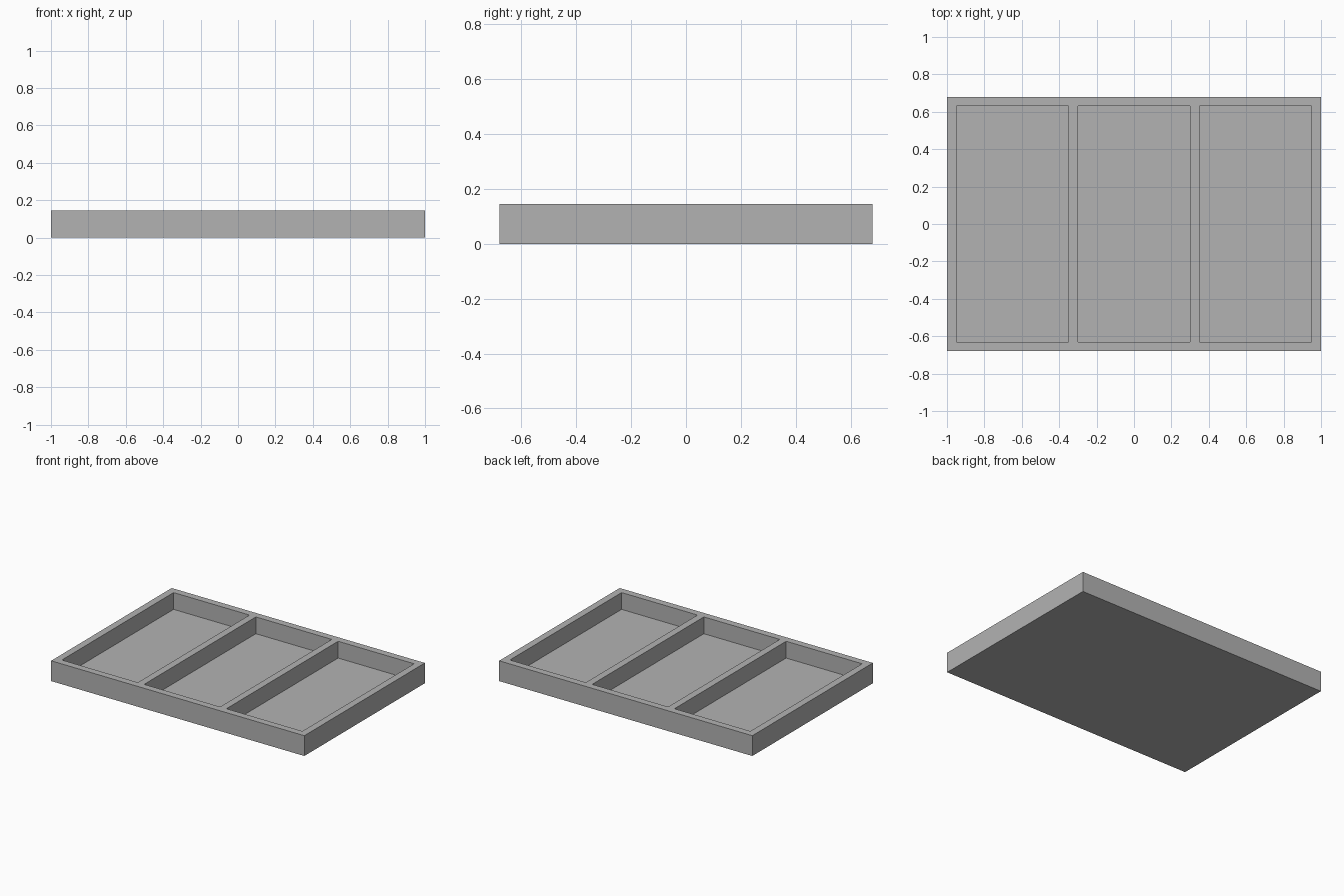
import bpy
import bmesh

cube = bpy.data.objects.get("Cube")
if cube:
    bpy.data.objects.remove(cube, do_unlink=True)

HALF_X, HALF_Y, HEIGHT = 1.0, 0.68, 0.145
WALL, FLOOR, COLUMNS = 0.05, 0.025, 3

grey = bpy.data.materials.new("tray_grey")
grey.use_nodes = True
colour = (0.45, 0.45, 0.45, 1)
grey.diffuse_color = colour
grey.node_tree.nodes["Principled BSDF"].inputs["Base Color"].default_value = colour

# Grid lines along x: wall, pocket, wall, pocket ... wall
pocket = (2 * HALF_X - WALL * (COLUMNS + 1)) / COLUMNS
xs = [-HALF_X]
for i in range(COLUMNS):
    xs += [xs[-1] + WALL, xs[-1] + WALL + pocket]
xs.append(HALF_X)
ys = [-HALF_Y, -HALF_Y + WALL, HALF_Y - WALL, HALF_Y]

# Rim grid at the top of the tray
bm = bmesh.new()
grid = [[bm.verts.new((x, y, HEIGHT)) for y in ys] for x in xs]
pockets = []
for i in range(len(xs) - 1):
    for j in range(len(ys) - 1):
        face = bm.faces.new((grid[i][j], grid[i + 1][j],
                             grid[i + 1][j + 1], grid[i][j + 1]))
        if i % 2 == 1 and j == 1:
            pockets.append(face)

# Outer walls dropped from the rim, closed by a flat underside
rim_edges = [e for e in bm.edges if e.is_boundary]
skirt = bmesh.ops.extrude_edge_only(bm, edges=rim_edges)["geom"]
for v in skirt:
    if isinstance(v, bmesh.types.BMVert):
        v.co.z = 0
bottom = [e for e in skirt if isinstance(e, bmesh.types.BMEdge) and e.is_boundary]
bmesh.ops.contextual_create(bm, geom=bottom)

# Three compartments sunk to the floor
for face in bmesh.ops.extrude_discrete_faces(bm, faces=pockets)["faces"]:
    for v in face.verts:
        v.co.z = FLOOR

bmesh.ops.recalc_face_normals(bm, faces=bm.faces)
bmesh.ops.dissolve_limit(bm, angle_limit=0.01, verts=bm.verts, edges=bm.edges)
mesh = bpy.data.meshes.new("divided_tray")
bm.to_mesh(mesh)
bm.free()
mesh.materials.append(grey)
bpy.context.collection.objects.link(bpy.data.objects.new("divided_tray", mesh))
